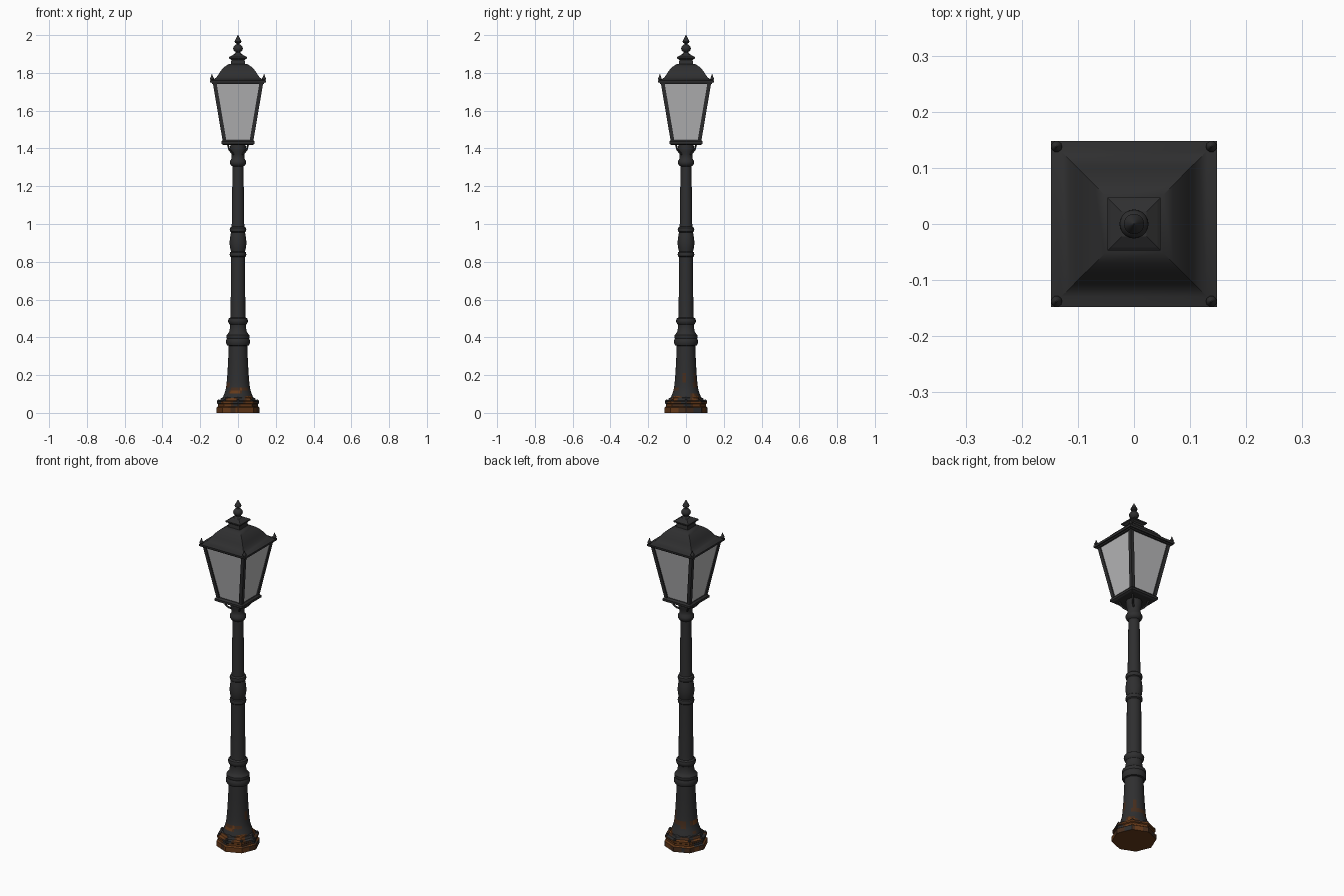
import bpy, bmesh, math
from mathutils import Vector, noise

if "Cube" in bpy.data.objects:
    bpy.data.objects.remove(bpy.data.objects["Cube"])


def material(name, rgb, alpha=1.0):
    m = bpy.data.materials.new(name)
    m.diffuse_color = (*rgb, alpha)
    m.use_nodes = True
    m.node_tree.nodes["Principled BSDF"].inputs["Base Color"].default_value = m.diffuse_color
    return m


IRON = material("black_iron", (0.028, 0.028, 0.029))
RUST = material("rust", (0.13, 0.042, 0.010))
DARK_RUST = material("dark_rust", (0.060, 0.026, 0.012))
GLASS = material("frosted_glass", (0.48, 0.48, 0.49), 0.75)


def finish(name, bm, mats, smooth=False):
    me = bpy.data.meshes.new(name)
    bmesh.ops.recalc_face_normals(bm, faces=bm.faces[:])
    bm.to_mesh(me)
    bm.free()
    ob = bpy.data.objects.new(name, me)
    bpy.context.collection.objects.link(ob)
    for m in mats:
        me.materials.append(m)
    if smooth:
        bpy.ops.object.select_all(action='DESELECT')
        bpy.context.view_layer.objects.active = ob
        ob.select_set(True)
        bpy.ops.object.shade_smooth_by_angle(angle=math.radians(35))
    return ob


def lathe(profile, sides, turn=0.0, centre=(0, 0), caps=True):
    """Stack of regular polygons, one per (radius, height) pair."""
    bm = bmesh.new()
    rings = []
    for r, z in profile:
        rings.append([bm.verts.new((centre[0] + r * math.cos(turn + 2 * math.pi * i / sides),
                                    centre[1] + r * math.sin(turn + 2 * math.pi * i / sides), z))
                      for i in range(sides)])
    for a, b in zip(rings, rings[1:]):
        for i in range(sides):
            j = (i + 1) % sides
            bm.faces.new((a[i], a[j], b[j], b[i]))
    if caps:
        bm.faces.new(rings[0][::-1])
        bm.faces.new(rings[-1])
    return bm


def square(profile, caps=True):
    return lathe([(h * math.sqrt(2), z) for h, z in profile], 4, math.pi / 4, caps=caps)


def add_rust(bm, amount, fade):
    """Patchy rust, thinning out with height."""
    for f in bm.faces:
        c = f.calc_center_median()
        n = noise.noise(Vector((c.x * 17 + 3, c.y * 17 + 1, c.z * 30)))
        level = amount - c.z * fade
        if n < level - 0.22:
            f.material_index = 1
        elif n < level:
            f.material_index = 2


# octagonal stepped base
base = lathe([(.115, 0), (.115, .028), (.106, .034), (.106, .046), (.112, .050),
              (.112, .060), (.096, .065), (.090, .078), (.078, .084)], 8)
bmesh.ops.subdivide_edges(base, edges=[e for e in base.edges
                          if abs(e.verts[0].co.z - e.verts[1].co.z) < 1e-6],
                          cuts=5, use_grid_fill=True)
add_rust(base, 0.32, 2.5)
finish("base", base, [IRON, RUST, DARK_RUST])

# bolts around the base
for i in range(8):
    a = i * math.pi / 4
    p = (.102 * math.cos(a), .102 * math.sin(a))
    finish(f"base_bolt_{i}", lathe([(.008, .056), (.008, .066), (.004, .071)], 8, centre=p), [IRON])

# flared foot
foot = lathe([(.080, .080), (.077, .090), (.072, .103), (.067, .118), (.063, .135), (.060, .16),
              (.056, .21), (.052, .28), (.049, .36)], 40)
add_rust(foot, 0.45, 5.0)
finish("flared_foot", foot, [IRON, RUST, DARK_RUST], True)

# turned column with its rings, bulge and neck
column = [(.049, .355), (.058, .358), (.063, .368), (.063, .385), (.059, .395), (.062, .402),
          (.061, .412), (.053, .420), (.046, .432), (.042, .455), (.043, .468), (.050, .476),
          (.053, .488), (.050, .499), (.041, .505), (.039, .52), (.037, .825), (.043, .830),
          (.044, .840), (.042, .850), (.037, .854), (.041, .870), (.045, .90), (.041, .935),
          (.037, .956), (.042, .960), (.044, .970), (.042, .980), (.034, .986), (.033, 1.0),
          (.029, 1.305), (.037, 1.310), (.043, 1.320), (.043, 1.333), (.036, 1.343),
          (.034, 1.355), (.035, 1.370), (.040, 1.385), (.042, 1.400), (.040, 1.425)]
finish("column", lathe(column, 24), [IRON], True)

# curved brackets under the lantern
for i in range(4):
    a = math.pi / 4 + i * math.pi / 2
    path = [(.032, 1.370), (.050, 1.380), (.066, 1.395), (.076, 1.424)]
    cu = bpy.data.curves.new(f"lantern_bracket_{i}", 'CURVE')
    cu.dimensions = '3D'
    cu.bevel_depth = .005
    cu.bevel_resolution = 1
    sp = cu.splines.new('POLY')
    sp.points.add(len(path) - 1)
    for pt, (r, z) in zip(sp.points, path):
        pt.co = (r * math.cos(a), r * math.sin(a), z, 1)
    ob = bpy.data.objects.new(cu.name, cu)
    bpy.context.collection.objects.link(ob)
    cu.materials.append(IRON)
    bpy.ops.object.select_all(action='DESELECT')
    bpy.context.view_layer.objects.active = ob
    ob.select_set(True)
    bpy.ops.object.convert(target='MESH')

# lantern floor, glass and top rail
finish("lantern_floor", square([(.078, 1.418), (.088, 1.424), (.088, 1.436), (.080, 1.446)]), [IRON])
finish("glass_panes", square([(.074, 1.440), (.129, 1.752)], caps=False), [GLASS])
finish("top_rail", square([(.137, 1.742), (.141, 1.752)]), [IRON])

# slanted corner bars
for i, (sx, sy) in enumerate([(1, 1), (-1, 1), (-1, -1), (1, -1)]):
    bm = bmesh.new()
    bmesh.ops.create_cube(bm, size=1)
    for v in bm.verts:
        c = .071 if v.co.z < 0 else .124
        v.co = (sx * c + v.co.x * .020, sy * c + v.co.y * .020, 1.438 if v.co.z < 0 else 1.750)
    finish(f"corner_bar_{i}", bm, [IRON])
    # small spike on each roof corner
    spike = [(.006, 1.752), (.006, 1.762), (.010, 1.766), (.010, 1.772), (.006, 1.779), (.001, 1.794)]
    finish(f"corner_spike_{i}", lathe(spike, 10, centre=(sx * .138, sy * .138)), [IRON], True)

# curved four-sided roof with stepped cap
finish("roof", square([(.146, 1.748), (.148, 1.752), (.148, 1.760), (.130, 1.766), (.116, 1.775),
                       (.106, 1.787), (.097, 1.802), (.085, 1.818), (.070, 1.833), (.052, 1.845),
                       (.043, 1.848)]), [IRON], True)
finish("roof_cap", square([(.038, 1.845), (.035, 1.868), (.040, 1.873), (.047, 1.876),
                           (.047, 1.883), (.042, 1.887), (.022, 1.898)]), [IRON])

# pointed finial
finial = [(.024, 1.893), (.020, 1.901), (.013, 1.907), (.014, 1.912), (.022, 1.918), (.026, 1.928),
          (.024, 1.938), (.017, 1.946), (.009, 1.951), (.009, 1.956), (.016, 1.960), (.018, 1.966),
          (.014, 1.975), (.008, 1.987), (.001, 2.0)]
finish("finial", lathe(finial, 20), [IRON], True)
